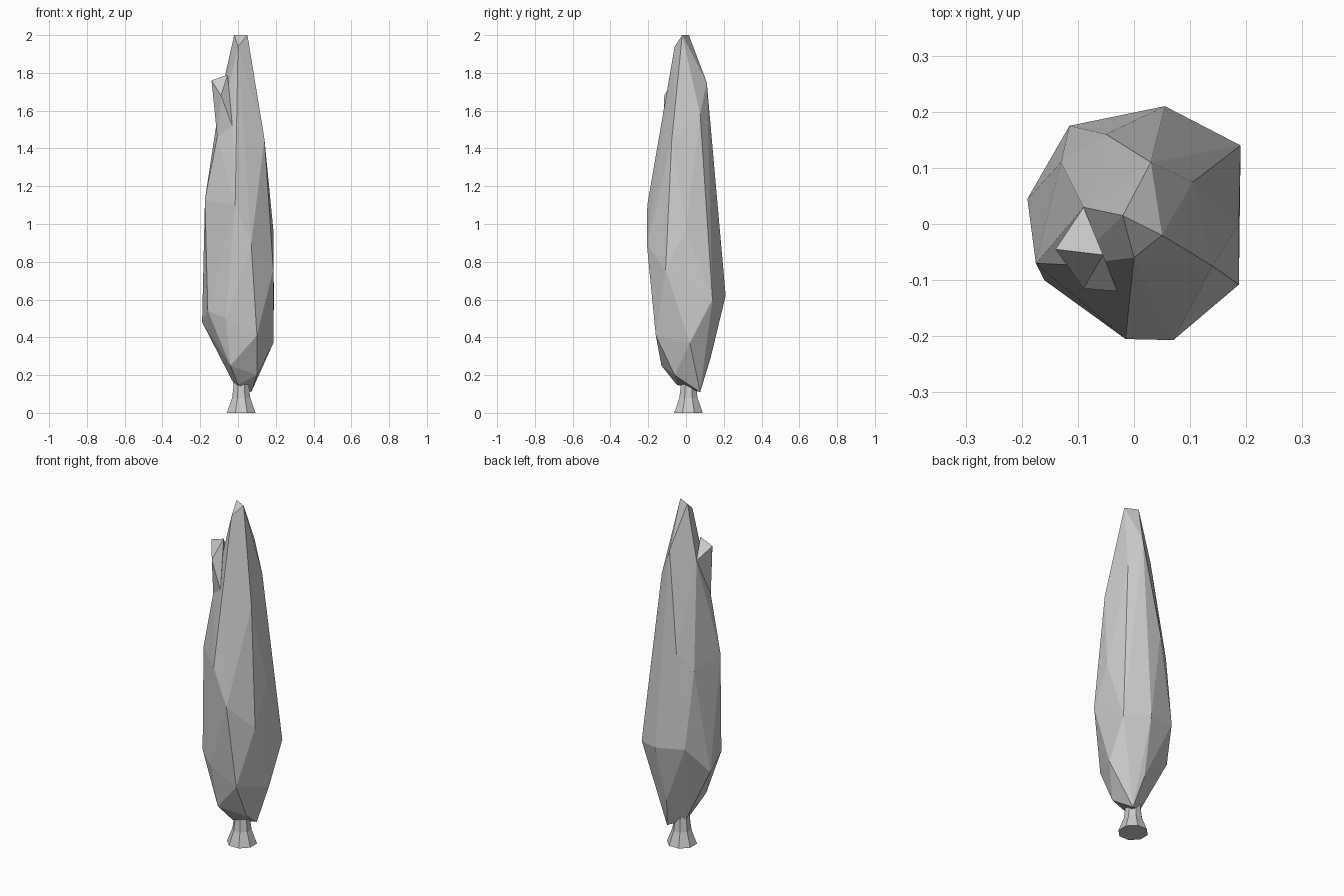
import bpy, bmesh, math


def hull_object(name, points):
    """Flat-faced faceted volume wrapped around a few key points."""
    bm = bmesh.new()
    for p in points:
        bm.verts.new(p)
    bmesh.ops.convex_hull(bm, input=bm.verts[:])
    loose = [v for v in bm.verts if not v.link_faces]
    bmesh.ops.delete(bm, geom=loose, context='VERTS')
    bmesh.ops.recalc_face_normals(bm, faces=bm.faces[:])
    return finish(name, bm)


def finish(name, bm):
    mesh = bpy.data.meshes.new(name)
    bm.to_mesh(mesh)
    bm.free()
    obj = bpy.data.objects.new(name, mesh)
    bpy.context.collection.objects.link(obj)
    return obj


# Foliage: irregular pointed column
hull_object("foliage", [
    # tip
    (0.05, -0.02, 2.0), (-0.02, 0.015, 2.0), (0, -0.06, 1.94),
    # upper
    (0.03, 0.11, 1.75), (0.105, 0.075, 1.58), (0.14, -0.075, 1.45),
    (-0.09, 0.03, 1.69), (-0.03, -0.12, 1.52), (-0.11, -0.073, 1.46),
    # middle
    (-0.05, 0.16, 1.18), (-0.13, 0.11, 1.08), (-0.175, -0.07, 1.13),
    (-0.015, -0.205, 1.10), (0.07, -0.207, 0.89), (0.187, 0.0, 0.97),
    (0.187, -0.108, 0.76),
    # lower
    (0.19, 0.14, 0.60), (0.055, 0.21, 0.62), (-0.115, 0.175, 0.64),
    (-0.19, 0.045, 0.48), (-0.16, -0.10, 0.54), (-0.065, -0.165, 0.50),
    (0.10, -0.16, 0.41), (0.187, 0.02, 0.37),
    # underside
    (-0.04, -0.13, 0.25), (0.10, -0.06, 0.20), (0.035, 0.13, 0.29),
    (0.07, 0.075, 0.11), (-0.02, 0.03, 0.15), (0, -0.05, 0.15),
])

# Tuft: small sprig sticking out near the top left
hull_object("tuft", [
    (-0.14, -0.045, 1.76), (-0.055, -0.055, 1.79), (-0.09, -0.115, 1.68),
    (-0.09, 0.03, 1.69), (-0.03, -0.12, 1.52), (-0.11, -0.073, 1.46),
])

# Trunk: flared eight-sided stem
bm = bmesh.new()
rings = []
for z, r in ((0, 0.082), (0.08, 0.052), (0.15, 0.043), (0.22, 0.04)):
    rings.append([bm.verts.new((0.017 + r * math.cos(a), 0.013 + r * math.sin(a), z))
                  for a in (math.tau * (i + 0.5) / 8 for i in range(8))])
for low, high in zip(rings, rings[1:]):
    for i in range(8):
        j = (i + 1) % 8
        bm.faces.new((low[i], low[j], high[j], high[i]))
bm.faces.new(rings[0][::-1])
bm.faces.new(rings[-1])
finish("trunk", bm)
